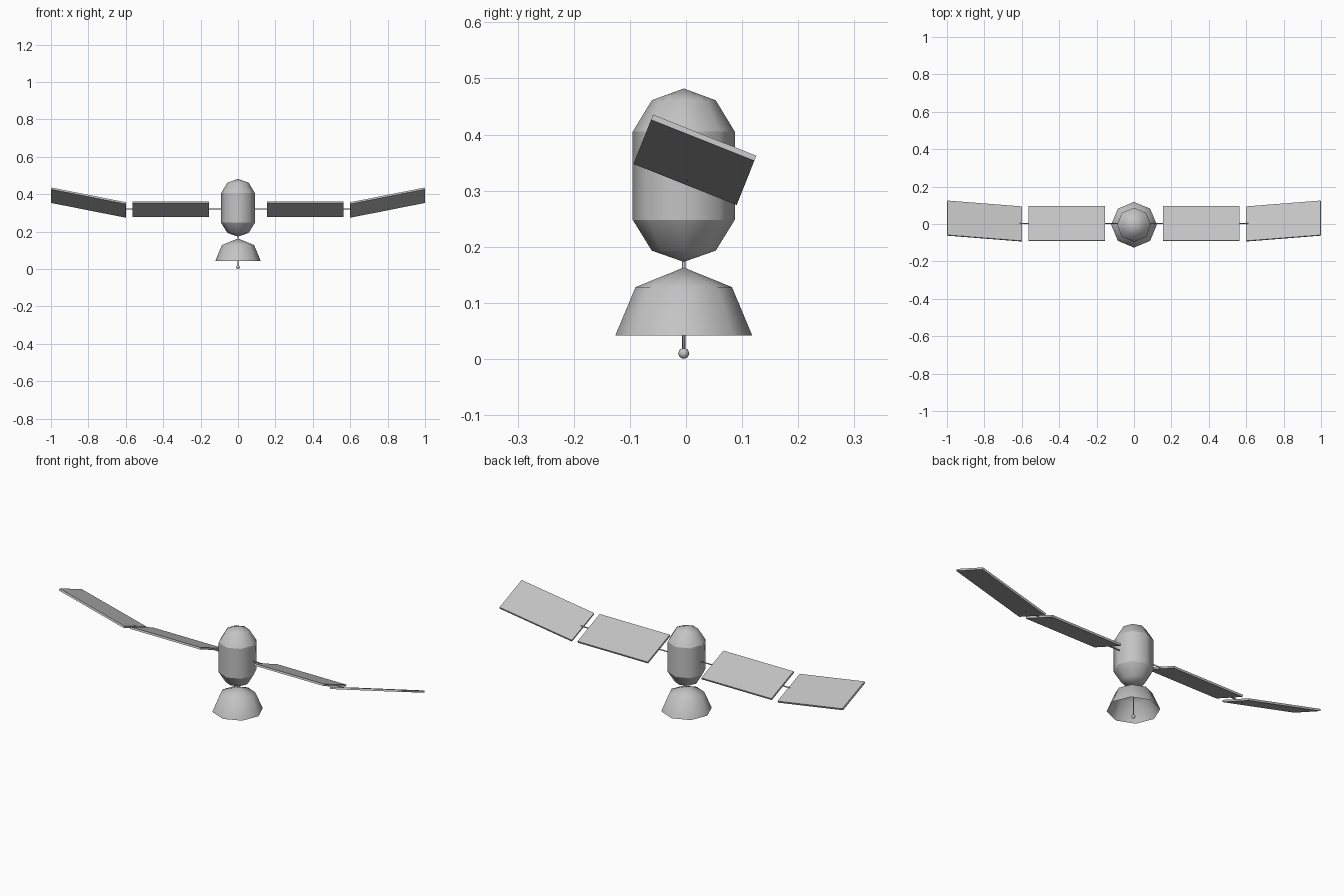
import bpy, bmesh, math
from mathutils import Matrix, Vector

cube = bpy.data.objects.get("Cube")
if cube:
    bpy.data.objects.remove(cube, do_unlink=True)

grey = bpy.data.materials.new("satellite grey")
grey.use_nodes = True
colour = (0.55, 0.55, 0.55, 1)
grey.diffuse_color = colour
grey.node_tree.nodes["Principled BSDF"].inputs["Base Color"].default_value = colour

AXIS_Y = -0.004                      # body axis sits slightly forward
HINGE = Vector((0, 0.002, 0.32))     # line of the wing booms
TILT = Matrix.Rotation(math.radians(-21.7), 4, 'X')


def finish(name, bm, smooth):
    mesh = bpy.data.meshes.new(name)
    for f in bm.faces:
        f.smooth = smooth
    bm.to_mesh(mesh)
    bm.free()
    mesh.materials.append(grey)
    obj = bpy.data.objects.new(name, mesh)
    bpy.context.collection.objects.link(obj)
    return obj


def lathe(name, profile, sides=8):
    """Spin (radius, height) points, bottom to top, round the body axis."""
    bm = bmesh.new()
    pts = [bm.verts.new((r, 0, z)) for r, z in profile]
    edges = [bm.edges.new(p) for p in zip(pts, pts[1:])]
    bmesh.ops.spin(bm, geom=pts + edges, cent=(0, 0, 0), axis=(0, 0, 1),
                   angle=math.tau, steps=sides)
    bmesh.ops.remove_doubles(bm, verts=bm.verts, dist=0.0001)
    bmesh.ops.recalc_face_normals(bm, faces=bm.faces)
    # outward normals, also on the open shells
    mid = sum((v.co for v in bm.verts), Vector()) / len(bm.verts)
    if sum((f.calc_center_median() - mid).dot(f.normal) for f in bm.faces) < 0:
        bmesh.ops.reverse_faces(bm, faces=bm.faces)
    bmesh.ops.translate(bm, verts=bm.verts, vec=(0, AXIS_Y, 0))
    return finish(name, bm, True)


def panel(name, centre_x, lift, dihedral, side):
    """Thin solar panel, tilted backwards with the wing."""
    bm = bmesh.new()
    bmesh.ops.create_cube(bm, size=1)
    place = (Matrix.Translation(HINGE) @ TILT
             @ Matrix.Translation((side * centre_x, 0, lift))
             @ Matrix.Rotation(math.radians(-side * dihedral), 4, 'Y')
             @ Matrix.Diagonal((0.408, 0.198, 0.01, 1)))
    bmesh.ops.transform(bm, matrix=place, verts=bm.verts)
    return finish(name, bm, False)


def boom(name, x0, x1, side):
    """Slim rod along the wing hinge line."""
    bm = bmesh.new()
    bmesh.ops.create_cone(bm, cap_ends=True, segments=8, radius1=0.003,
                          radius2=0.003, depth=x1 - x0)
    place = (Matrix.Translation(HINGE + Vector((side * (x0 + x1) / 2, 0, 0)))
             @ Matrix.Rotation(math.pi / 2, 4, 'Y'))
    bmesh.ops.transform(bm, matrix=place, verts=bm.verts)
    return finish(name, bm, True)


# Capsule body: three parts, so the joins stay crisp
lathe("body_bottom_cap", [(0, 0.173), (0.057, 0.193), (0.091, 0.248)])
lathe("body_cylinder", [(0.091, 0.248), (0.091, 0.405)])
lathe("body_top_cap", [(0.091, 0.405), (0.057, 0.461), (0, 0.482)])

# Open dish with its feed rod and knob
lathe("dish", [(0.122, 0.042), (0.086, 0.128), (0, 0.163)])
lathe("feed_rod", [(0, 0.012), (0.0027, 0.012), (0.0027, 0.18), (0, 0.18)])
lathe("feed_knob", [(0.01 * math.cos(a), 0.01 + 0.01 * math.sin(a))
                    for a in (math.pi * (i / 4 - 0.5) for i in range(5))])

# Wings
for label, s in (("left", 1), ("right", -1)):
    boom(label + "_boom", 0.07, 0.64, s)
    panel(label + "_inner_panel", 0.36, 0, 0, s)
    panel(label + "_outer_panel", 0.799, 0.0375, 12, s)
